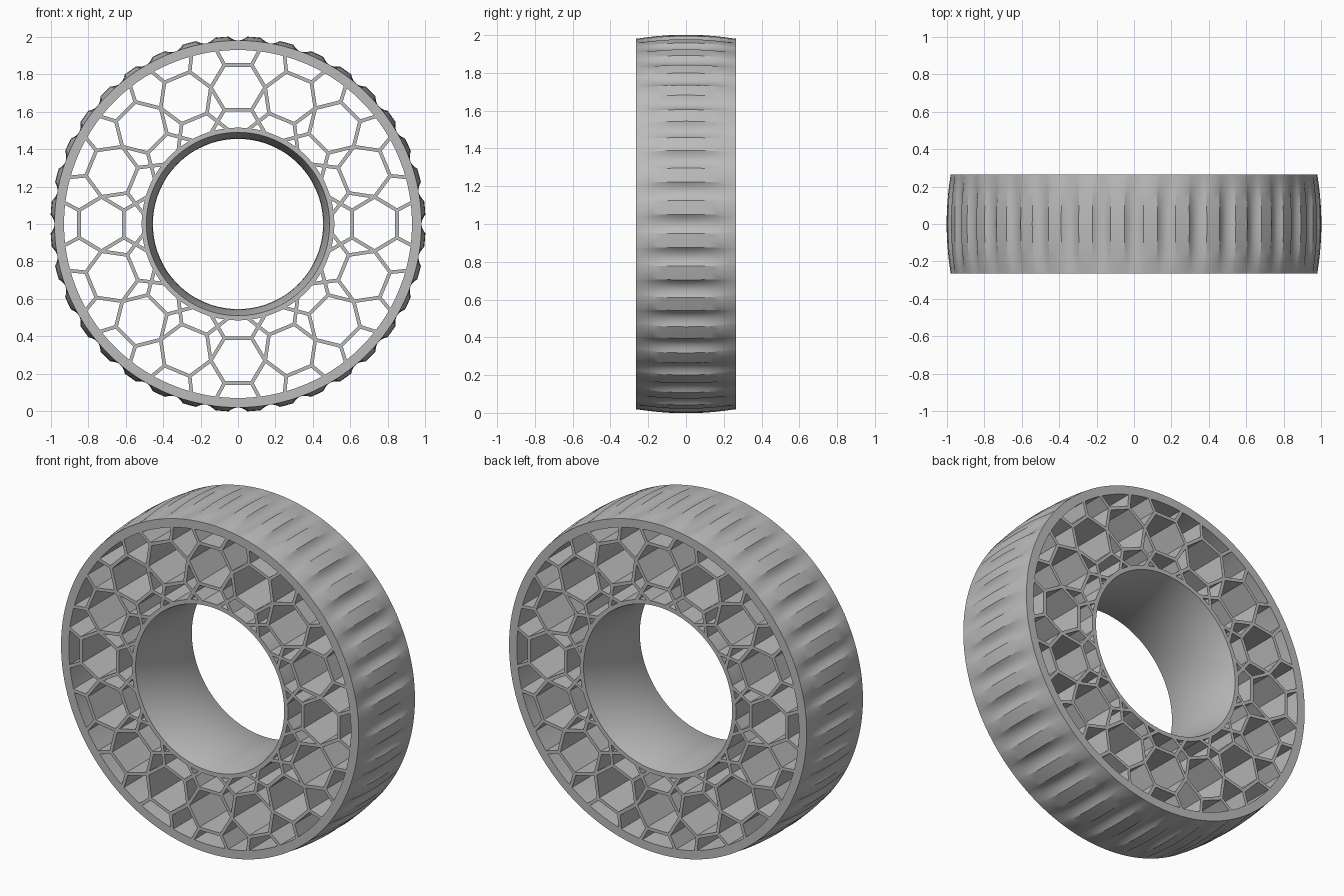
import bpy
import bmesh
from math import sin, cos, pi, radians, degrees

cube = bpy.data.objects.get("Cube")
if cube:
    bpy.data.objects.remove(cube)

HALF = 0.265      # half of the tyre width
SECTORS = 16      # repeats of the honeycomb around the hub

rubber = bpy.data.materials.new("grey_rubber")
grey = (0.5, 0.5, 0.5, 1)
rubber.use_nodes = True
rubber.diffuse_color = grey
shader = next(n for n in rubber.node_tree.nodes if n.type == 'BSDF_PRINCIPLED')
shader.inputs["Base Color"].default_value = grey
shader.inputs["Roughness"].default_value = 0.7


def make_object(name, bm, smooth=False):
    bmesh.ops.recalc_face_normals(bm, faces=bm.faces)
    mesh = bpy.data.meshes.new(name)
    bm.to_mesh(mesh)
    bm.free()
    mesh.materials.append(rubber)
    obj = bpy.data.objects.new(name, mesh)
    bpy.context.collection.objects.link(obj)
    obj.location.z = 1
    if smooth:
        bpy.ops.object.select_all(action='DESELECT')
        obj.select_set(True)
        bpy.context.view_layer.objects.active = obj
        bpy.ops.object.shade_smooth_by_angle(angle=radians(25))
    return obj


def ring(name, angles, outer, inner, steps=12):
    """Closed band whose outer and inner radius depend on angle and width."""
    bm = bmesh.new()
    widths = [HALF * (2 * i / steps - 1) for i in range(steps + 1)]
    loops = []
    for a in angles:
        section = [(outer(a, y), y) for y in widths]
        section += [(inner(a, y), y) for y in reversed(widths)]
        loops.append([bm.verts.new((r * sin(a), y, r * cos(a))) for r, y in section])
    count = len(loops[0])
    for i, loop in enumerate(loops):
        after = loops[(i + 1) % len(loops)]
        for j in range(count):
            k = (j + 1) % count
            bm.faces.new((loop[j], loop[k], after[k], after[j]))
    return make_object(name, bm, True)


def crown(y):
    return 1 - (y / HALF) ** 2


# Tread: crowned blocks parted by scooped grooves that fade out at both edges
GROOVE = 2.85


def tread_radius(a, y):
    offset = 5 - abs(degrees(a) % 10 - 5)
    rise = min(1, (offset / GROOVE) ** 2)
    return 0.981 + 0.022 * rise * crown(y)


groove_steps = (0, 0.8, 1.6, 2.3, GROOVE)
period = groove_steps + (5,) + tuple(10 - s for s in groove_steps[:0:-1])
tread_angles = [radians(10 * i + s) for i in range(36) for s in period]
ring("outer_tread", tread_angles, tread_radius, lambda a, y: 0.93)

# Hub: bore narrows towards the middle
hub_angles = [2 * pi * i / 144 for i in range(144)]
ring("inner_hub", hub_angles, lambda a, y: 0.515,
     lambda a, y: 0.49 - 0.035 * crown(y))

# Honeycomb: one hexagon with its links, mirrored and repeated
half_cell = [
    ((0, 0.85), (0.073, 0.85)),
    ((0.073, 0.85), (0.145, 0.73)),
    ((0.145, 0.73), (0.073, 0.61)),
    ((0.073, 0.61), (0, 0.61)),
    ((0.073, 0.85), (0.118, 0.935)),     # link to the tread
    ((0.073, 0.61), (0.142, 0.49)),      # link to the hub
]


def wall(bm, p, q, angle, thick=0.019):
    dx, dz = q[0] - p[0], q[1] - p[1]
    length = (dx * dx + dz * dz) ** 0.5
    ux, uz = dx / length * thick / 2, dz / length * thick / 2
    corners = [(p[0] - uz - ux * 0.5, p[1] + ux - uz * 0.5),
               (q[0] - uz + ux * 0.5, q[1] + ux + uz * 0.5),
               (q[0] + uz + ux * 0.5, q[1] - ux + uz * 0.5),
               (p[0] + uz - ux * 0.5, p[1] - ux - uz * 0.5)]
    c, s = cos(angle), sin(angle)
    front, back = [[bm.verts.new((x * c + z * s, y, z * c - x * s))
                    for x, z in corners] for y in (-HALF, HALF)]
    bm.faces.new(front)
    bm.faces.new(back)
    for i in range(4):
        j = (i + 1) % 4
        bm.faces.new((front[i], front[j], back[j], back[i]))


bm = bmesh.new()
for n in range(SECTORS):
    for side in (-1, 1):
        for p, q in half_cell:
            wall(bm, (side * p[0], p[1]), (side * q[0], q[1]), 2 * pi * n / SECTORS)
make_object("honeycomb_walls", bm)
